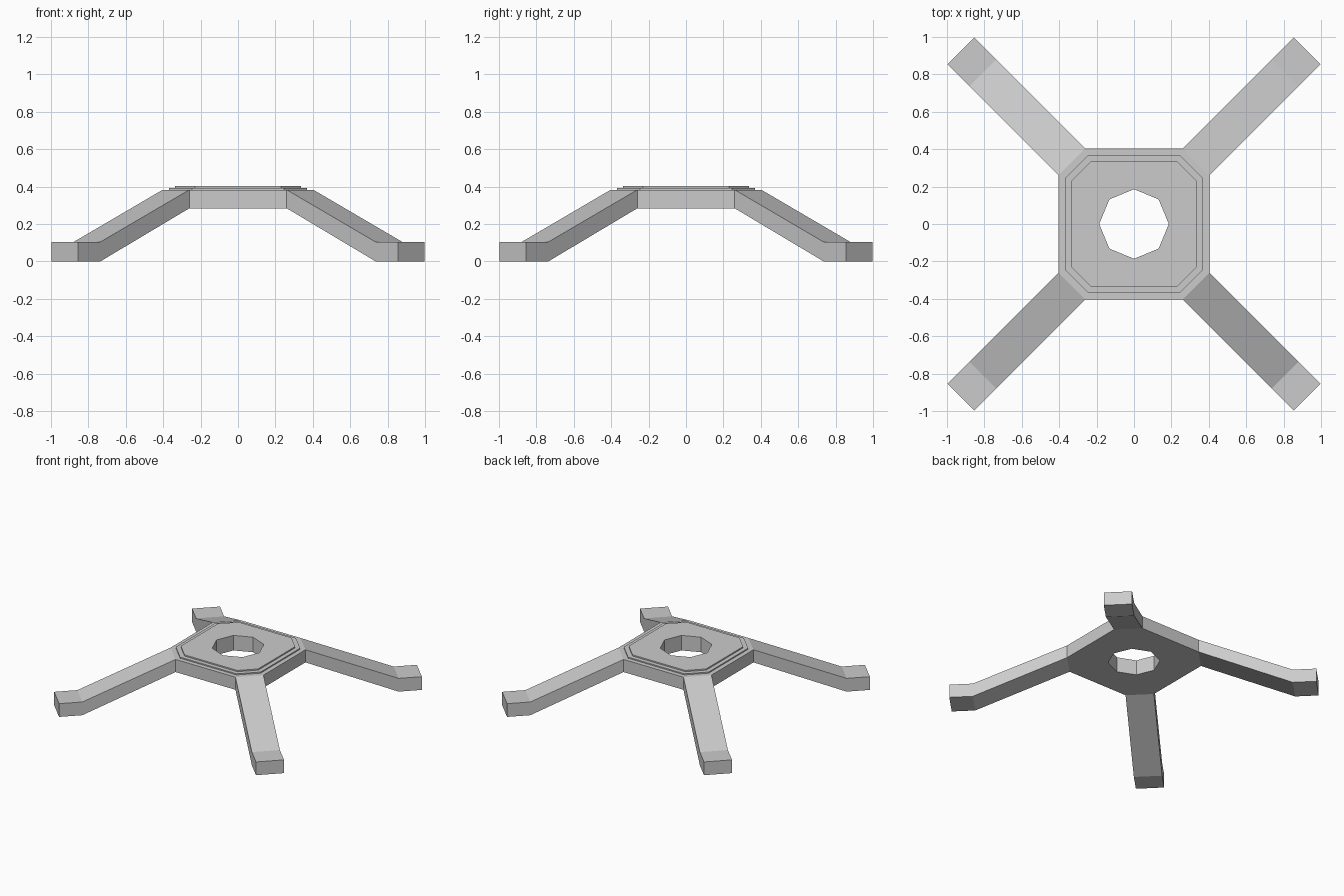
import bpy, bmesh, math
from mathutils import Vector

if "Cube" in bpy.data.objects:
    bpy.data.objects.remove(bpy.data.objects["Cube"])

bm = bmesh.new()


def chamfered_square(half, flat, z):
    # Eight corners, starting with the +x+y chamfer edge
    base = [(half, flat), (flat, half)]
    return [bm.verts.new((x * math.cos(a) - y * math.sin(a),
                          x * math.sin(a) + y * math.cos(a), z))
            for a in (k * math.pi / 2 for k in range(4)) for x, y in base]


def hole_ring(radius, z):
    return [bm.verts.new((radius * math.cos(a), radius * math.sin(a), z))
            for a in ((k + 1) * math.pi / 4 for k in range(8))]


# Hub: closed loft from the hole, around the stepped rim and back down the hole
rings = [
    hole_ring(0.186, 0.284),
    chamfered_square(0.403, 0.26, 0.284),
    chamfered_square(0.403, 0.26, 0.383),
    chamfered_square(0.368, 0.245, 0.383),
    chamfered_square(0.368, 0.245, 0.392),
    chamfered_square(0.336, 0.229, 0.392),
    chamfered_square(0.336, 0.229, 0.402),
    hole_ring(0.186, 0.402),
]
chamfers = []
for r, lower in enumerate(rings):
    upper = rings[(r + 1) % len(rings)]
    for i in range(8):
        j = (i + 1) % 8
        face = bm.faces.new((lower[i], lower[j], upper[j], upper[i]))
        if r == 1 and i % 2 == 0:
            chamfers.append(face)

# Legs: extrude each chamfer face down to the knee, then out to the foot
for face in chamfers:
    face.normal_update()
    out = Vector((face.normal.x, face.normal.y, 0)).normalized()
    for distance, drop in ((0.673, 0.28), (0.168, 0)):
        new = bmesh.ops.extrude_discrete_faces(bm, faces=[face])["faces"][0]
        bmesh.ops.translate(bm, verts=new.verts,
                            vec=out * distance - Vector((0, 0, drop)))
        face = new
    # Foot thickness and floor contact
    for v in face.verts:
        v.co.z = 0.104 if v.co.z > 0.05 else 0.0

for v in bm.verts:
    if v.co.z < 0.01:
        v.co.z = 0.0
    elif v.co.z < 0.15:
        v.co.z = 0.104
bmesh.ops.recalc_face_normals(bm, faces=bm.faces)

mesh = bpy.data.meshes.new("four_leg_base")
bm.to_mesh(mesh)
bm.free()
base = bpy.data.objects.new("four_leg_base", mesh)
bpy.context.collection.objects.link(base)
